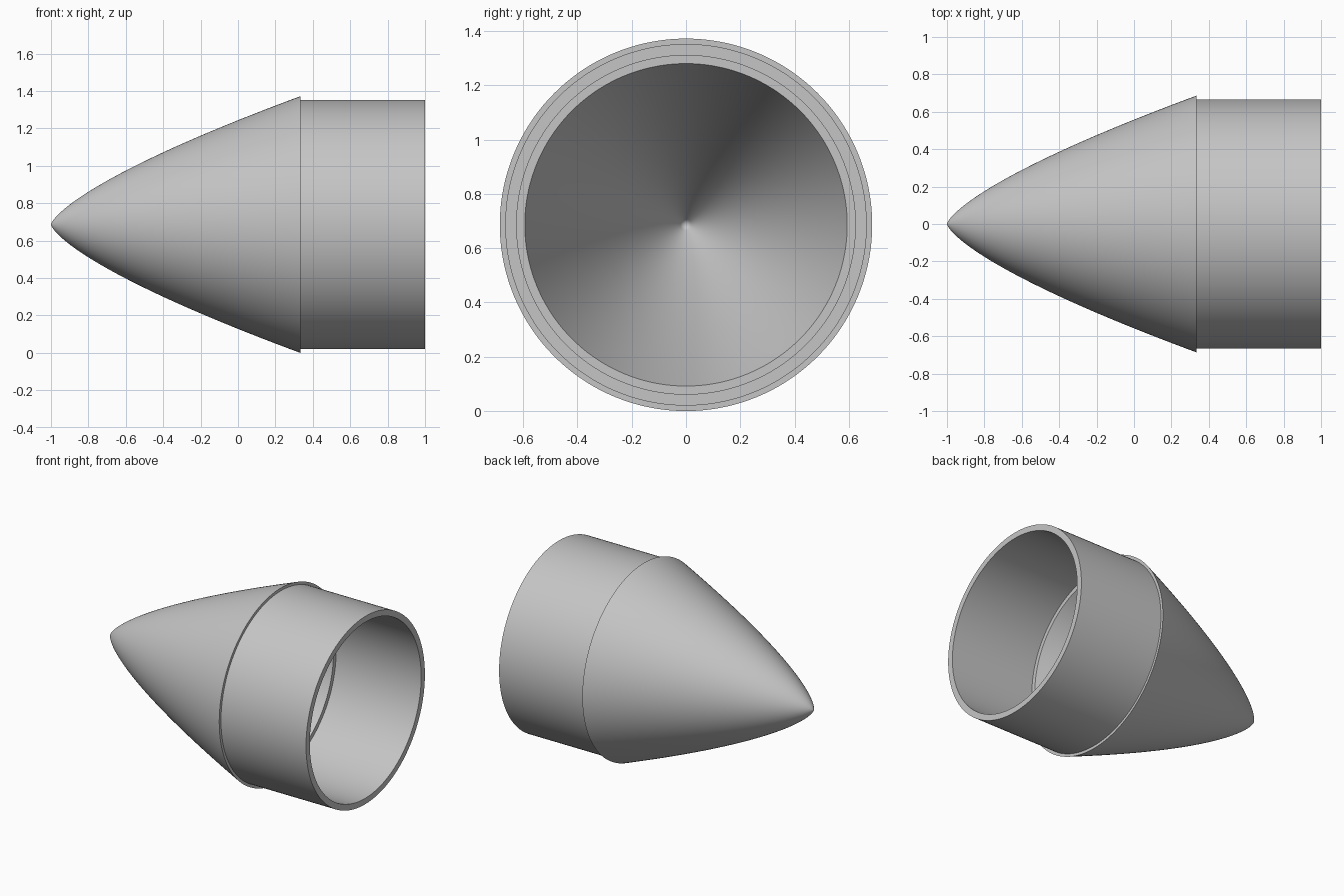
import bpy, bmesh, math

cube = bpy.data.objects.get("Cube")
if cube:
    bpy.data.objects.remove(cube, do_unlink=True)

SIDES = 144
BASE_R = 0.686            # largest nose radius, also the height of the axis
TIP_X, BASE_X, END_X = -1.0, 0.333, 1.0
LENGTH = BASE_X - TIP_X
POWER = 0.72              # power-law curve of the nose
WALL = 0.092              # radial thickness of the nose wall
SHOULDER_OUT, SHOULDER_IN = 0.666, 0.624

grey = bpy.data.materials.new("plain grey")
grey.use_nodes = True
COLOUR = (0.56, 0.56, 0.56, 1.0)
grey.diffuse_color = COLOUR
grey.node_tree.nodes["Principled BSDF"].inputs["Base Color"].default_value = COLOUR


def lathe(name, profile):
    """Turn a list of (x, radius) points around the long axis."""
    bm = bmesh.new()
    rings = []
    for x, r in profile:
        if r < 1e-6:
            rings.append([bm.verts.new((x, 0, BASE_R))] * SIDES)
            continue
        ring = []
        for j in range(SIDES):
            a = math.tau * j / SIDES
            ring.append(bm.verts.new((x, r * math.cos(a), BASE_R + r * math.sin(a))))
        rings.append(ring)
    for r0, r1 in zip(rings, rings[1:]):
        for j in range(SIDES):
            k = (j + 1) % SIDES
            corners = [r0[j], r0[k], r1[k], r1[j]]
            bm.faces.new(list(dict.fromkeys(corners)))   # triangles at the poles
    mesh = bpy.data.meshes.new(name)
    bm.to_mesh(mesh)
    bm.free()
    mesh.materials.append(grey)
    obj = bpy.data.objects.new(name, mesh)
    bpy.context.collection.objects.link(obj)
    bpy.ops.object.select_all(action='DESELECT')
    obj.select_set(True)
    bpy.context.view_layer.objects.active = obj
    bpy.ops.object.shade_smooth_by_angle(angle=math.radians(30))
    return obj


def nose_radius(x):
    return BASE_R * ((x - TIP_X) / LENGTH) ** POWER


# Hollow nose: outer curve to the base, flat base ring, inner curve to its apex
STEPS = 48
outer = []
for i in range(STEPS + 1):
    x = TIP_X + LENGTH * (i / STEPS) ** 2
    outer.append((x, nose_radius(x) if i else 0.0))
apex_x = TIP_X + LENGTH * (WALL / BASE_R) ** (1 / POWER)
inner = []
for i in range(STEPS, -1, -1):
    x = apex_x + (BASE_X - apex_x) * i / STEPS
    inner.append((x, nose_radius(x) - WALL if i else 0.0))
lathe("nose_cone", outer + inner)

# Thin-walled shoulder tube, open towards the nose cavity
lathe("shoulder_tube", [(BASE_X, SHOULDER_OUT), (END_X, SHOULDER_OUT),
                        (END_X, SHOULDER_IN), (BASE_X, SHOULDER_IN)])
